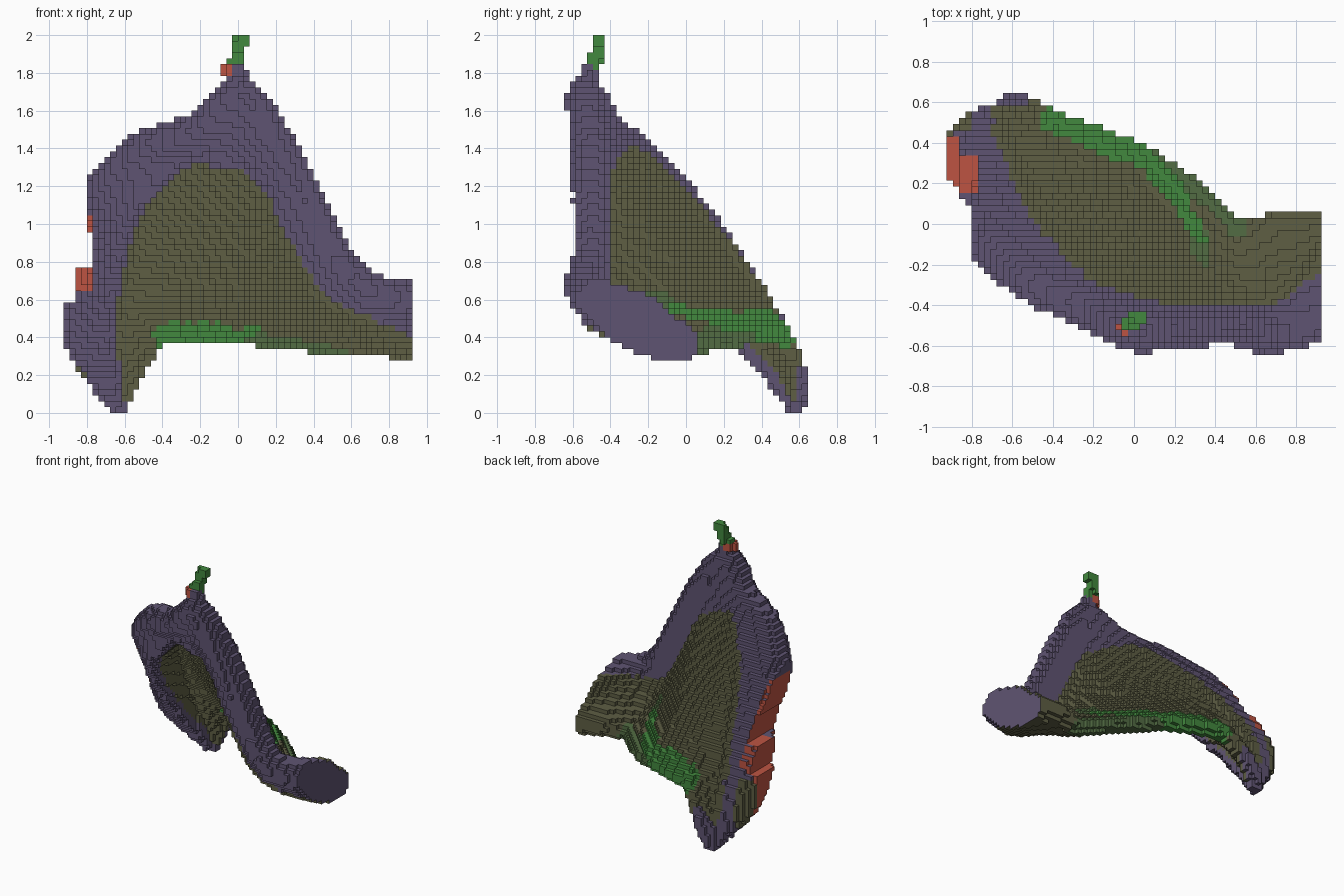
import bpy, bmesh, math
from mathutils import Vector

if "Cube" in bpy.data.objects:
    bpy.data.objects.remove(bpy.data.objects["Cube"], do_unlink=True)

H = 2 / 65                    # block size
NX, NY, NZ = 60, 42, 65       # block counts

# Rails running from the cut arm end, over the peak, to the foot: x, y, z, radius
RIM = [(.96, -.45, .59, .11), (.69, -.54, .65, .10), (.50, -.50, .84, .10),
       (.37, -.50, 1.10, .10), (.20, -.50, 1.41, .11), (.01, -.53, 1.67, .10),
       (-.22, -.42, 1.49, .10), (-.50, -.29, 1.39, .10), (-.70, -.09, 1.16, .12),
       (-.73, .12, .90, .12), (-.81, .38, .45, .13), (-.65, .56, .05, .045)]
INNER = [(.96, -.28, .50, .16), (.69, -.47, .56, .11), (.46, -.45, .64, .07),
         (.33, -.46, .83, .055), (.23, -.45, 1.04, .055), (.12, -.43, 1.23, .055),
         (-.10, -.36, 1.35, .05), (-.31, -.21, 1.33, .05), (-.52, .04, 1.07, .05),
         (-.61, .25, .80, .055), (-.68, .47, .45, .06), (-.64, .58, .05, .045)]
EDGE = [(.96, -.04, .37, .11), (.70, -.02, .39, .075), (.52, -.03, .37, .05),
        (.40, .08, .37, .045), (.20, .24, .39, .04), (.00, .36, .42, .045),
        (-.20, .44, .43, .045), (-.38, .50, .42, .045), (-.48, .56, .32, .05),
        (-.55, .59, .21, .05), (-.59, .595, .12, .045), (-.63, .585, .045, .045)]
# How far the inner lip of the rim stands forward of the membrane
LIP = [0, 0, 0, 0, 0, 0, .05, .13, .30, .31, .22, 0]
SAG = Vector((-.4, -.5, -.6, 0)) * .06


def rail(points, steps=14):
    """Smooth path through the points, as 4-vectors (position and radius)."""
    p = [Vector(q) for q in points]
    out = []
    for k in range(len(p) - 1):
        a, b, c, d = p[max(k - 1, 0)], p[k], p[k + 1], p[min(k + 2, len(p) - 1)]
        for n in range(steps):
            t = n / steps
            out.append(.5 * (2 * b + (c - a) * t + (2 * a - 5 * b + 4 * c - d) * t * t
                             + (3 * b - a - 3 * c + d) * t ** 3))
    return out + [p[-1]]


cells = {}                    # block index -> (distance, part name)


def centre(c):
    return Vector(((c[0] + .5 - NX / 2) * H, (c[1] + .5 - NY / 2) * H, (c[2] + .5) * H))


def stamp(q, part):
    """Fill the blocks inside one ball; the nearest ball names the part."""
    x, y, z, r = q
    lo, hi = [], []
    for v, off, n in ((x, NX / 2, NX), (y, NY / 2, NY), (z, 0, NZ)):
        lo.append(max(0, math.floor((v - r) / H + off)))
        hi.append(min(n - 1, math.floor((v + r) / H + off)))
    for i in range(lo[0], hi[0] + 1):
        dx = ((i + .5 - NX / 2) * H - x) ** 2
        for j in range(lo[1], hi[1] + 1):
            dy = dx + ((j + .5 - NY / 2) * H - y) ** 2
            if dy > r * r:
                continue
            for k in range(lo[2], hi[2] + 1):
                d = dy + ((k + .5) * H - z) ** 2
                if d <= r * r and d < cells.get((i, j, k), (9,))[0]:
                    cells[i, j, k] = (d, part)


# Thick rim with its forward lip, and thin sloping membrane
lips = rail([Vector(p) - Vector((.12 * d, d, 0, 0)) for p, d in zip(INNER, LIP)])
for a, m, e, lip in zip(rail(RIM), rail(INNER), rail(EDGE), lips):
    for n in range(14):
        stamp(a.lerp(m, n / 14), "rim")
    rows = int((m - lip).length / .03)
    for v in range(1, rows + 1):
        for u in range(9):
            stamp(a.lerp(m, u / 8).lerp(lip, v / rows), "rim" if u < 7 else "membrane")
    length = (e - m).length
    count = max(3, int(length / .03))
    for n in range(count + 1):
        s = n / count
        q = m.lerp(e, s) + SAG * (4 * s * (1 - s) * min(1, length))
        if m.x > .7:
            q.w = m.w + (e.w - m.w) * s
        else:
            q.w = max(e.w, .05 + (m.w - .05) * max(0, 1 - 3 * s))
        stamp(q, "membrane")

# Peak stem and thin tip
for n in range(11):
    t = n / 10
    stamp(Vector((.0, -.52, 1.68 + .11 * t, .075 - .025 * t)), "rim")
    stamp(Vector((-.03 + .05 * t, -.50 + .045 * t, 1.81 + .16 * t, .040)), "tip")
stamp(Vector((-.05, -.51, 1.81, .036)), "tip")

# Stepped flat cut on the outer side of the rim
for c in list(cells):
    p = centre(c)
    limit = -.87 if .6 < p.z < .78 else -.78 if .78 < p.z < .94 else -.81
    if p.z > .6 and p.x < limit:
        del cells[c]


def near_path(p, r, *points):
    """True within r of a path of straight segments."""
    for a, b in zip(points, points[1:]):
        a, b = Vector(a), Vector(b)
        t = max(0, min(1, (p - a).dot(b - a) / (b - a).length_squared))
        if (p - a - (b - a) * t).length < r:
            return True
    return False


def part_of(c, axis, side):
    """Part name of one block face from its position and direction."""
    part, p = cells[c][1], centre(c)
    if c[0] == NX - 1 and axis == 0 and side:
        return "arm_end"
    if part == "tip":
        if p.z > 1.85 or p.x > -.01:
            return "tip"
        return "rim" if axis == 0 and side else "tip_root"
    if p.x < -.5 and (p.z < .07 or (p.z < .3 and p.y > .6)):
        return "rim"
    if part == "rim" and p.x < -.74:
        if p.x < -.79 and p.y > .43 and .15 < p.z < .56:
            return "membrane"
        if .18 < p.z < 1.18 and -.14 < p.y < .44:
            if axis == 0 and not side:
                return "outer_cut"
            if axis == 1 and p.x < -.77 and (side or .65 < p.z < .78 or .94 < p.z < 1.06):
                return "outer_cut"
            if axis == 2 and side and p.y > .1 and (p.x < -.86 or p.x < -.77 and .16 < p.y < .35):
                return "outer_cut"
    if part == "membrane":
        if near_path(p, .115, (-.36, .50, .44), (-.04, .38, .46)):
            return "edge_band"
        if near_path(p, .07, (-.04, .38, .46), (.19, .17, .49)):
            return "edge_band"
        if near_path(p, .055, (.19, .17, .49), (.33, -.04, .56)):
            return "edge_band"
        if near_path(p, .085, (.05, .33, .38), (.27, .16, .37), (.5, -.02, .35)):
            return "fold_streak"
        if near_path(p, .06, (.33, -.04, .56), (.34, -.16, .62)):
            return "fold_streak"
    return part


def material(name, srgb):
    col = [(v / 255 / 12.92) if v < 11 else ((v / 255 + .055) / 1.055) ** 2.4 for v in srgb] + [1]
    m = bpy.data.materials.new(name)
    m.use_nodes = True
    m.diffuse_color = col
    m.node_tree.nodes["Principled BSDF"].inputs["Base Color"].default_value = col
    return m


purple = material("dusky purple", (95, 84, 114))
olive = material("olive", (94, 94, 68))
green = material("leaf green", (66, 136, 62))
sage = material("muted green", (82, 108, 67))
red = material("brick red", (190, 84, 66))
LOOK = {"rim": purple, "membrane": olive, "edge_band": green, "fold_streak": sage,
        "outer_cut": red, "tip": green, "tip_root": red, "arm_end": purple}

# Exposed block faces, sorted by part
groups = {name: [] for name in LOOK}
for c in cells:
    for axis in range(3):
        for side in (0, 1):
            nb = list(c)
            nb[axis] += 2 * side - 1
            if tuple(nb) not in cells:
                groups[part_of(c, axis, side)].append((c, axis, side))

for name, faces in groups.items():
    bm = bmesh.new()
    verts = {}
    for c, axis, side in faces:
        u, v = (axis + 1) % 3, (axis + 2) % 3
        loop = []
        for du, dv in ((0, 0), (1, 0), (1, 1), (0, 1)):
            k = list(c)
            k[axis] += side
            k[u] += du
            k[v] += dv
            k = tuple(k)
            if k not in verts:
                verts[k] = bm.verts.new(centre(k) - Vector((H, H, H)) / 2)
            loop.append(verts[k])
        bm.faces.new(loop if side else loop[::-1])
    mesh = bpy.data.meshes.new(name)
    bm.to_mesh(mesh)
    bm.free()
    mesh.materials.append(LOOK[name])
    bpy.context.collection.objects.link(bpy.data.objects.new(name, mesh))
